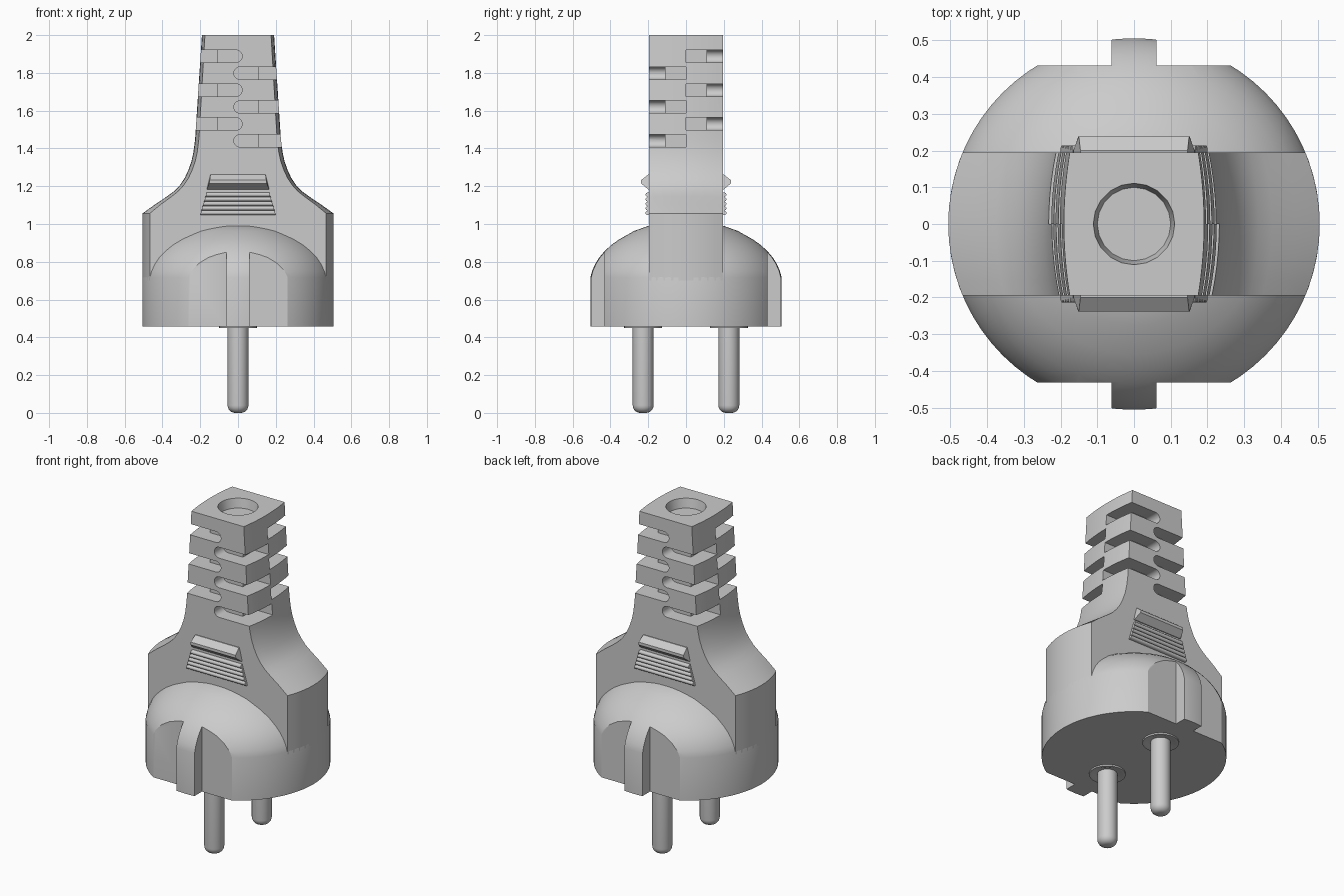
import bpy, bmesh, math
from mathutils import Vector

if "Cube" in bpy.data.objects:
    bpy.data.objects.remove(bpy.data.objects["Cube"])

R, HALF_Y, BASE_Z = 0.506, 0.195, 0.458


def finish(bm, name, smooth=32):
    bmesh.ops.remove_doubles(bm, verts=bm.verts, dist=1e-5)
    bmesh.ops.recalc_face_normals(bm, faces=bm.faces)
    mesh = bpy.data.meshes.new(name)
    bm.to_mesh(mesh)
    bm.free()
    ob = bpy.data.objects.new(name, mesh)
    bpy.context.collection.objects.link(ob)
    if smooth:
        shade(ob, smooth)
    return ob


def activate(ob):
    bpy.ops.object.select_all(action='DESELECT')
    ob.select_set(True)
    bpy.context.view_layer.objects.active = ob


def shade(ob, angle=32):
    activate(ob)
    bpy.ops.object.shade_smooth_by_angle(angle=math.radians(angle))


def lathe(name, profile, steps, center=(0, 0, 0), closed=False):
    bm = bmesh.new()
    c = Vector(center)
    vs = [bm.verts.new(c + Vector((r, 0, z))) for r, z in profile]
    es = [bm.edges.new(p) for p in zip(vs, vs[1:])]
    if closed:
        es.append(bm.edges.new((vs[-1], vs[0])))
    bmesh.ops.spin(bm, geom=vs + es, cent=c, axis=(0, 0, 1),
                   angle=math.tau, steps=steps, use_duplicate=False)
    return finish(bm, name)


def loft(bm, rings):
    """Closed solid through equally long rings of points."""
    rows = [[bm.verts.new(p) for p in ring] for ring in rings]
    n = len(rows[0])
    for a, b in zip(rows, rows[1:]):
        for i in range(n):
            bm.faces.new((a[i], a[(i + 1) % n], b[(i + 1) % n], b[i]))
    bm.faces.new(rows[0])
    bm.faces.new(rows[-1])


def box(bm, x0, x1, y0, y1, z0, z1):
    loft(bm, [[(x0, y0, z), (x1, y0, z), (x1, y1, z), (x0, y1, z)] for z in (z0, z1)])


def cut(ob, cutter):
    cutter.hide_render = True
    m = ob.modifiers.new("cut", 'BOOLEAN')
    m.operation, m.solver, m.object = 'DIFFERENCE', 'EXACT', cutter
    activate(ob)
    bpy.ops.object.modifier_apply(modifier=m.name)
    bpy.data.objects.remove(cutter, do_unlink=True)


# Round plug body with domed shoulders
body = lathe("plug_body", [(0, BASE_Z), (R, BASE_Z), (R, 0.717), (0.497, 0.752), (0.48, 0.79),
                           (0.46, 0.822), (0.434, 0.853), (0.397, 0.888), (0.355, 0.918),
                           (0.275, 0.963), (0.2, 0.99), (0.1, 1.0), (0, 1.003)], 72)

# Flats either side of the two guide ribs
bm = bmesh.new()
for sx in (-1, 1):
    for sy in (-1, 1):
        xs, ys = sorted((sx * 0.061, sx * 0.7)), sorted((sy * 0.432, sy * 0.7))
        box(bm, *xs, *ys, 0.3, 1.2)
cut(body, finish(bm, "flat_cutter", 0))
shade(body)

# Tapered neck: half width, height, bulge of the side walls
neck_profile = [(R, 0.70, 0.039), (R, 1.056, 0.039), (0.44, 1.103, 0.03), (0.376, 1.146, 0.025),
                (0.338, 1.174, 0.022), (0.308, 1.205, 0.02), (0.283, 1.242, 0.02),
                (0.263, 1.285, 0.02), (0.247, 1.33, 0.02), (0.236, 1.38, 0.02),
                (0.227, 1.45, 0.02), (0.191, 2.0, 0.016)]
N = 10
ys = [HALF_Y * (2 * i / N - 1) for i in range(N + 1)]
bm = bmesh.new()
rings = []
for w, z, d in neck_profile:
    right = [(w - d * (y / HALF_Y) ** 2, y, z) for y in ys]
    rings.append(right + [(-x, y, z) for x, y, z in reversed(right)])
loft(bm, rings)
neck = finish(bm, "strain_relief_neck", 0)

# Staggered flex slots wrapping opposite corners around a square core
face_bm, side_bm = bmesh.new(), bmesh.new()
H = 0.033
for k in range(6):
    z = 1.888 - 0.0895 * k
    for sy in (-1, 1):
        sx = sy if k % 2 == 0 else -sy
        arc = [(-0.022 + H - H * math.cos(a), z + H * math.sin(a))
               for a in (math.pi * (i / 10 - 0.5) for i in range(11))]
        outline = [(0.4, z - H)] + arc + [(0.4, z + H)]
        loft(face_bm, [[(sx * x, sy * y, zz) for x, zz in outline] for y in (0.11, 0.3)])
        box(side_bm, *sorted((sx * 0.11, sx * 0.4)), *sorted((0, sy * 0.15)), z - H, z + H)
cut(neck, finish(face_bm, "face_slot_cutter", 0))
cut(neck, finish(side_bm, "side_slot_cutter", 0))

# Cable entry recess
cut(neck, lathe("cable_hole_cutter", [(0, 1.945), (0.1, 1.945), (0.112, 2.005), (0, 2.005)], 20))
shade(neck)


# Finger grips on front and back
def bar(bm, s, section):
    loft(bm, [[(e * w, s * y, z) for y, z, w in section] for e in (-1, 1)])


for s, side in ((-1, "front"), (1, "back")):
    bm = bmesh.new()
    bar(bm, s, [(0.19, 1.183, 0.165), (0.2, 1.183, 0.165), (0.238, 1.215, 0.152),
                (0.238, 1.232, 0.15), (0.2, 1.262, 0.146), (0.19, 1.262, 0.146)])
    finish(bm, side + "_grip_lip", 25)
    bm = bmesh.new()
    for i in range(5):
        zc = 1.059 + 0.024 * i
        sec = [(0.19, zc - 0.0115)]
        sec += [(0.202 - 0.0 + 0.0125 * math.cos(a), zc + 0.0115 * math.sin(a))
                for a in (math.pi * (j / 6 - 0.5) for j in range(7))]
        sec += [(0.19, zc + 0.0115)]
        bar(bm, s, [(y, z, 0.2 - 0.29 * (z - 1.048)) for y, z in sec])
    finish(bm, side + "_grip_ridges", 40)

# Contact pins with rounded tips and shallow collars
for y, side in ((-0.227, "front"), (0.227, "back")):
    r, f = 0.055, 0.04
    tip = [(r - f + f * math.sin(a), f - f * math.cos(a))
           for a in (math.pi / 2 * i / 6 for i in range(7))]
    lathe(side + "_pin", [(0, 0)] + tip + [(r, 0.47), (0, 0.47)], 32, (0, y, 0))
    lathe(side + "_pin_collar", [(0.1, 0.465), (0.1, 0.449), (0.085, 0.449), (0.07, 0.455),
                                 (0.05, 0.455), (0.05, 0.465)], 32, (0, y, 0), True)
